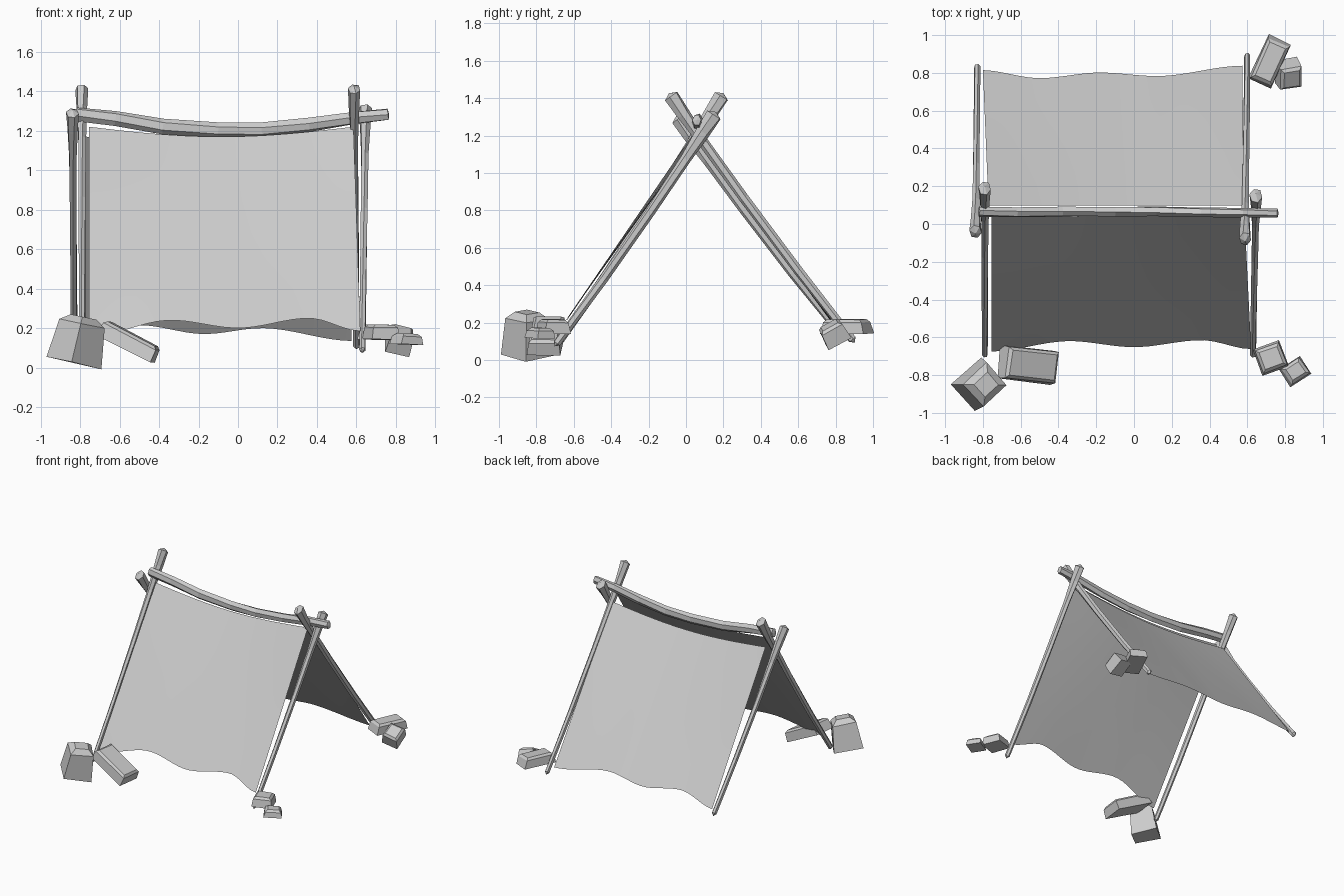
import bpy, bmesh, math, random
from mathutils import Vector, Matrix, Euler

if "Cube" in bpy.data.objects:
    bpy.data.objects.remove(bpy.data.objects["Cube"])

random.seed(4)


def make_object(name, bm):
    bmesh.ops.recalc_face_normals(bm, faces=bm.faces)
    mesh = bpy.data.meshes.new(name)
    bm.to_mesh(mesh)
    bm.free()
    ob = bpy.data.objects.new(name, mesh)
    bpy.context.collection.objects.link(ob)
    return ob


def log(name, path, radii, squash=1.0, sides=6, tip=0.02):
    """Faceted branch along a path; squash narrows it sideways."""
    bm = bmesh.new()
    pts = [Vector(p) for p in path]
    rings = []
    for i, (p, r) in enumerate(zip(pts, radii)):
        t = (pts[min(i + 1, len(pts) - 1)] - pts[max(i - 1, 0)]).normalized()
        # u lies across the shelter's side plane, v completes the frame
        ref = Vector((1, 0, 0)) if abs(t.x) < 0.7 else Vector((0, 1, 0))
        u = (ref - t * ref.dot(t)).normalized()
        v = t.cross(u)
        ring = []
        for k in range(sides):
            a = 2 * math.pi * k / sides + 0.25 + i * 0.12
            rr = r * random.uniform(0.93, 1.07)
            ring.append(bm.verts.new(p + u * math.cos(a) * rr * squash + v * math.sin(a) * rr))
        rings.append(ring)
    for a, b in zip(rings, rings[1:]):
        for k in range(sides):
            bm.faces.new((a[k], a[(k + 1) % sides], b[(k + 1) % sides], b[k]))
    # Blunt pointed ends
    for ring, p, q in ((rings[0], pts[0], pts[1]), (rings[-1], pts[-1], pts[-2])):
        c = bm.verts.new(p + (p - q).normalized() * tip)
        for k in range(sides):
            bm.faces.new((ring[k], ring[(k + 1) % sides], c))
    return make_object(name, bm)


# Four crossed poles: foot and tip
poles = {
    "left_front_pole": ((-0.79, -0.69, 0.08), (-0.79, 0.19, 1.41)),
    "left_back_pole": ((-0.83, 0.83, 0.14), (-0.838, -0.04, 1.29)),
    "right_back_pole": ((0.60, 0.89, 0.11), (0.588, -0.08, 1.41)),
    "right_front_pole": ((0.63, -0.69, 0.09), (0.645, 0.15, 1.31)),
}
for name, (foot, top) in poles.items():
    foot, top = Vector(foot), Vector(top)
    path = []
    for t in (0, 0.3, 0.6, 0.82, 0.93, 1):
        p = foot.lerp(top, t)
        p.z -= 0.025 * math.sin(math.pi * t)
        path.append(p)
    log(name, path, (0.022, 0.024, 0.026, 0.029, 0.038, 0.044), squash=0.75)

# Sagging ridge beam
beam = [(-0.82, 0.065, 1.285), (-0.62, 0.063, 1.262), (-0.38, 0.066, 1.222), (-0.1, 0.066, 1.203),
        (0.12, 0.066, 1.205), (0.36, 0.062, 1.23), (0.58, 0.06, 1.265), (0.76, 0.057, 1.283)]
log("ridge_beam", beam, (0.036, 0.037, 0.038, 0.037, 0.037, 0.036, 0.034, 0.031), squash=0.75, tip=0.006)


def interp(keys, x):
    """Smooth interpolation through (x, value) keys."""
    if x <= keys[0][0]:
        return keys[0][1]
    for (x0, a), (x1, b) in zip(keys, keys[1:]):
        if x <= x1:
            s = (x - x0) / (x1 - x0)
            s = s * s * (3 - 2 * s)
            return a + (b - a) * s
    return keys[-1][1]


def cloth(name, top_x, low_x, top, top_sag, low_y, low_z):
    """Sheet from the ridge down to a wavy hem."""
    bm = bmesh.new()
    nu, nv = 28, 6
    grid = []
    for i in range(nu + 1):
        s = i / nu
        xt = top_x[0] + (top_x[1] - top_x[0]) * s
        xl = low_x[0] + (low_x[1] - low_x[0]) * s
        a = Vector((xt, top[0], top[1] - top_sag * math.sin(math.pi * s)))
        b = Vector((xl, interp(low_y, xl), interp(low_z, xl)))
        grid.append([bm.verts.new(a.lerp(b, j / nv)) for j in range(nv + 1)])
    for i in range(nu):
        for j in range(nv):
            f = bm.faces.new((grid[i][j], grid[i + 1][j], grid[i + 1][j + 1], grid[i][j + 1]))
            f.smooth = True
    return make_object(name, bm)


cloth("front_sheet", (-0.755, 0.585), (-0.755, 0.62), (0.045, 1.22), 0.05,
      [(-0.76, -0.675), (-0.34, -0.62), (0.0, -0.652), (0.36, -0.615), (0.62, -0.662)],
      [(-0.76, 0.155), (-0.34, 0.24), (0.0, 0.2), (0.36, 0.25), (0.62, 0.185)])
cloth("back_sheet", (-0.77, 0.578), (-0.80, 0.575), (0.098, 1.17), 0.05,
      [(-0.81, 0.815), (-0.5, 0.772), (-0.18, 0.802), (0.12, 0.783), (0.58, 0.838)],
      [(-0.81, 0.16), (-0.5, 0.215), (-0.17, 0.17), (0.12, 0.2), (0.58, 0.135)])


def stone(name, loc, size, rot, taper=0.85, bevel=0.015):
    """Roughly hewn block with a tapered top and chipped upper edges."""
    bm = bmesh.new()
    bmesh.ops.create_cube(bm, size=1)
    for v in bm.verts:
        if v.co.z > 0:
            v.co.x *= taper
            v.co.y *= taper
        v.co = Vector(c * d * random.uniform(0.95, 1.05) for c, d in zip(v.co, size))
    edges = [e for e in bm.edges if all(v.co.z > 0 for v in e.verts)]
    bmesh.ops.bevel(bm, geom=edges, offset=bevel, segments=1, affect='EDGES')
    r = Euler([math.radians(a) for a in rot]).to_matrix().to_4x4()
    bm.transform(Matrix.Translation(loc) @ r)
    return make_object(name, bm)


# Stones weighing down the feet
stone("large_corner_stone", (-0.805, -0.85, 0.14), (0.21, 0.19, 0.24), (8, 8, 42), 0.82, 0.035)
stone("leaning_slab_stone", (-0.555, -0.745, 0.135), (0.32, 0.18, 0.085), (0, 27, -7), 0.92)
stone("right_front_stone", (0.725, -0.71, 0.18), (0.15, 0.145, 0.075), (0, 2, 20))
stone("right_front_small_stone", (0.855, -0.78, 0.145), (0.13, 0.115, 0.055), (0, 3, 32))
stone("right_back_long_stone", (0.72, 0.86, 0.18), (0.13, 0.25, 0.075), (0, 2, -25), 0.9)
stone("right_back_small_stone", (0.82, 0.79, 0.145), (0.125, 0.135, 0.105), (30, 14, 8), 0.9)
